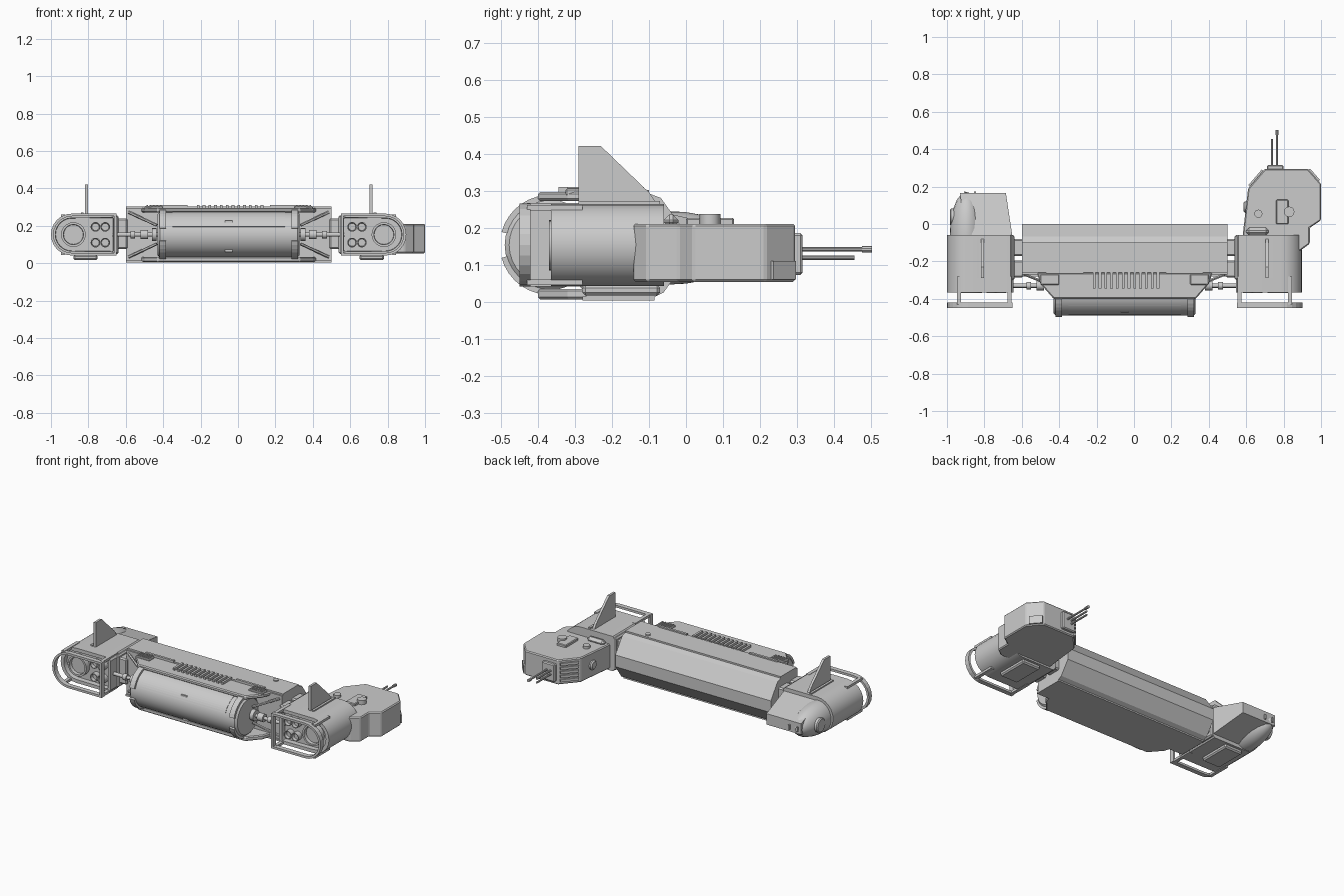
import bpy, bmesh, math
from mathutils import Vector, Matrix

if "Cube" in bpy.data.objects:
    bpy.data.objects.remove(bpy.data.objects["Cube"])

CX, CZ = -0.05, 0.153   # mirror plane of hull and pods, mid height


def obj(name, bm, bevel=0, smooth=False):
    bmesh.ops.recalc_face_normals(bm, faces=bm.faces)
    me = bpy.data.meshes.new(name)
    bm.to_mesh(me)
    bm.free()
    o = bpy.data.objects.new(name, me)
    bpy.context.collection.objects.link(o)
    if bevel:
        m = o.modifiers.new("bevel", 'BEVEL')
        m.width, m.segments, m.limit_method = bevel, 1, 'ANGLE'
    if smooth:
        bpy.context.view_layer.objects.active = o
        o.select_set(True)
        bpy.ops.object.shade_smooth_by_angle(angle=math.radians(35))
        o.select_set(False)
    return o


def prism(name, pts, axis, a, b, bevel=0, smooth=False, recess=None):
    """Extrude a 2D outline along an axis; recess = (rim, depth) on the 'a' end."""
    place = {'x': lambda p, t: (t, p[0], p[1]), 'y': lambda p, t: (p[0], t, p[1]),
             'z': lambda p, t: (p[0], p[1], t)}[axis]
    bm = bmesh.new()
    A = [bm.verts.new(place(p, a)) for p in pts]
    B = [bm.verts.new(place(p, b)) for p in pts]
    n = len(pts)
    cap = bm.faces.new(A)
    bm.faces.new(B[::-1])
    for i in range(n):
        bm.faces.new((A[i], B[i], B[(i + 1) % n], A[(i + 1) % n]))
    bmesh.ops.recalc_face_normals(bm, faces=bm.faces)
    if recess:
        bmesh.ops.inset_region(bm, faces=[cap], thickness=recess[0])
        d = -cap.normal.copy()
        bmesh.ops.inset_region(bm, faces=[cap], thickness=0.002)
        bmesh.ops.translate(bm, verts=cap.verts[:], vec=d * recess[1])
    return obj(name, bm, bevel, smooth)


def box(name, x, y, z, bevel=0, rot=0):
    bm = bmesh.new()
    size = (abs(x[1] - x[0]), y[1] - y[0], z[1] - z[0], 1)
    mid = Vector((sum(x) / 2, sum(y) / 2, sum(z) / 2))
    M = Matrix.Translation(mid) @ Matrix.Rotation(rot, 4, 'Z') @ Matrix.Diagonal(size)
    bmesh.ops.create_cube(bm, size=1, matrix=M)
    return obj(name, bm, bevel)


def rod(name, p, q, r, r2=None, n=16, bevel=0):
    p, q = Vector(p), Vector(q)
    bm = bmesh.new()
    M = Matrix.Translation((p + q) / 2) @ (q - p).to_track_quat('Z', 'Y').to_matrix().to_4x4()
    bmesh.ops.create_cone(bm, cap_ends=True, segments=n, radius1=r, matrix=M,
                          radius2=r if r2 is None else r2, depth=(q - p).length)
    return obj(name, bm, bevel, True)


def arc(cy, cz, r, a, b, n):
    return [(cy + r * math.cos(math.radians(a + (b - a) * i / n)),
             cz + r * math.sin(math.radians(a + (b - a) * i / n))) for i in range(n + 1)]


# main hull with a recessed front bay
hull = [(-0.27, 0.012), (-0.27, 0.292), (-0.10, 0.292), (-0.068, 0.28), (0, 0.185),
        (0, 0.11), (-0.06, 0.025), (-0.085, 0.012)]
prism("hull", hull, 'x', CX - 0.55, CX + 0.55)
box("hull_top_plate", (-0.6, 0.5), (-0.26, -0.10), (0.29, 0.302))
box("hull_bottom_plate", (-0.6, 0.5), (-0.28, -0.085), (0.003, 0.014))
rod("hull_hatch", (0.36, -0.13, 0.3), (0.36, -0.13, 0.309), 0.016)
for i in range(12):
    x = -0.22 + i * 0.031
    box("cooling_fin", (x, x + 0.014), (-0.345, -0.255), (0.285, 0.31))

# tapered armour shells above and below the drum
for name, z0, z1 in (("upper_shell", 0.272, 0.296), ("lower_shell", 0.006, 0.034)):
    prism(name, [(CX - 0.47, -0.26), (CX - 0.45, -0.32), (CX - 0.38, -0.40),
                 (CX + 0.38, -0.40), (CX + 0.45, -0.32), (CX + 0.47, -0.26)], 'z', z0, z1, 0.006)

# forward drum and its seam plates
rod("drum", (CX - 0.38, -0.368, CZ), (CX + 0.38, -0.368, CZ), 0.122, n=32, bevel=0.012)
for z, y in ((0.222, -0.468), (0.066, -0.454)):
    box("drum_latch", (CX - 0.02, CX + 0.02), (y - 0.006, y + 0.03), (z - 0.006, z + 0.006))
prism("drum_band", arc(-0.368, CZ, 0.124, 100, 160, 10) + arc(-0.368, CZ, 0.11, 160, 100, 10),
      'x', CX - 0.30, CX + 0.30)

for s, side in ((-1, "left"), (1, "right")):
    def X(u): return CX + s * u
    def span(a, b): return tuple(sorted((X(a), X(b))))

    # drum clamps, shell blocks and drive shaft
    for a, b in ((95, 165), (195, 265)):
        ring = arc(-0.368, CZ, 0.135, a, b, 7) + arc(-0.368, CZ, 0.116, b, a, 7)
        prism(side + "_drum_clamp", ring, 'x', X(0.335), X(0.37))
    box(side + "_shell_vent", span(0.35, 0.45), (-0.325, -0.27), (0.285, 0.305), 0.004)
    for i in range(5):
        box(side + "_vent_slat", span(0.36 + i * 0.018, 0.368 + i * 0.018),
            (-0.32, -0.275), (0.30, 0.31))
    box(side + "_top_rail", span(0.22, 0.42), (-0.265, -0.25), (0.295, 0.31))
    for a, b, r in ((0.37, 0.62, 0.011), (0.385, 0.41, 0.034), (0.43, 0.47, 0.025), (0.50, 0.525, 0.02)):
        rod(side + "_drive_shaft", (X(a), -0.33, CZ), (X(b), -0.33, CZ), r)
    # flared brackets in the front bay
    for sg in (-1, 1):
        rod(side + "_bay_strut", (X(0.535), -0.27, CZ + sg * 0.12),
            (X(0.385), -0.33, CZ + sg * 0.05), 0.008, n=6)

    # pod links
    for y in (-0.235, -0.12):
        box(side + "_pod_link", span(0.54, 0.61), (y - 0.05, y + 0.04), (0.075, 0.24), 0.008)

    # engine pod: flat inner side, rounded outer side, recessed face
    outline = [(X(0.595), 0.06), (X(0.61), 0.042)]
    outline += [(X(u), z) for u, z in arc(0.838, CZ, 0.111, -90, 90, 12)]
    outline += [(X(0.61), 0.264), (X(0.595), 0.246)]
    prism(side + "_pod", outline, 'y', -0.365, -0.06, smooth=True, recess=(0.022, 0.03))
    box(side + "_pod_flange", span(0.588, 0.635), (-0.30, -0.06), (0.05, 0.256), 0.008)
    box(side + "_pod_belly_plate", span(0.70, 0.83), (-0.28, -0.07), (0.016, 0.045), 0.008)
    box(side + "_pod_rib", span(0.775, 0.79), (-0.29, -0.07), (0.25, 0.272))

    # lamps and thrusters on the pod face
    def nozzle(name, u, z, r):
        y = -0.335
        n = 20
        c = [(X(u) + r * math.cos(k * math.tau / n), z + r * math.sin(k * math.tau / n)) for k in range(n)]
        prism(name, c, 'y', y - 0.035, y + 0.01, smooth=True, recess=(r * 0.18, 0.02))
    nozzle(side + "_main_lamp", 0.83, CZ, 0.066)
    for u in (0.66, 0.712):
        for z in (0.11, 0.194):
            nozzle(side + "_small_lamp", u, z, 0.026)

    # tail fin
    prism(side + "_fin", [(-0.29, 0.25), (-0.29, 0.42), (-0.23, 0.42), (-0.10, 0.295), (-0.07, 0.25)],
          'x', X(0.753), X(0.768))

    # guard loop in front of the pod with struts
    def loop(r, inner):
        return ([(X(inner), CZ - r)] + [(X(u), z) for u, z in arc(0.838, CZ, r, -90, 90, 12)]
                + [(X(inner), CZ + r)])
    bm = bmesh.new()
    rings = [[bm.verts.new((x, y, z)) for x, z in loop(r, u)]
             for r, u, y in ((0.112, 0.60, -0.45), (0.112, 0.60, -0.42), (0.098, 0.614, -0.42), (0.098, 0.614, -0.45))]
    n = len(rings[0])
    for k in range(4):
        P, Q = rings[k], rings[(k + 1) % 4]
        for i in range(n):
            bm.faces.new((P[i], P[(i + 1) % n], Q[(i + 1) % n], Q[i]))
    obj(side + "_guard", bm)
    for u in (0.615, 0.885):
        for sg in (-1, 1):
            z = CZ + sg * (0.105 if u < 0.7 else 0.1)
            box(side + "_guard_strut", span(u - 0.011, u + 0.011), (-0.43, -0.28), (z - 0.008, z + 0.008))

# turret house behind the right pod
house = [(0.58, -0.07), (0.61, 0.19), (0.70, 0.295), (0.93, 0.295), (1.0, 0.215), (1.0, 0.02),
         (0.94, -0.02), (0.94, -0.105), (0.89, -0.142), (0.84, -0.142)]
prism("turret_house", house, 'z', 0.053, 0.21, 0.006)
box("turret_top_box", (0.76, 0.825), (0.0, 0.13), (0.205, 0.226), 0.004)
box("turret_top_step", (0.60, 0.72), (-0.06, -0.02), (0.2, 0.235), 0.015)
rod("turret_sight", (0.83, 0.065, 0.2), (0.83, 0.065, 0.236), 0.028, n=12)
rod("turret_cap", (0.665, 0.055, 0.2), (0.665, 0.055, 0.226), 0.022, n=12)
rod("turret_side_port", (0.585, 0.09, 0.13), (0.63, 0.09, 0.13), 0.03, n=16, bevel=0.008)
for i in range(5):
    z = 0.08 + i * 0.026
    box("left_louvre", (0.60, 0.71), (0.233, 0.253), (z - 0.008, z + 0.008), rot=math.atan2(0.105, 0.09))
box("right_louvre", (0.92, 1.0), (0.25, 0.27), (0.06, 0.11), rot=math.atan2(-0.08, 0.07))

# gun mount and barrels
box("gun_mount", (0.71, 0.80), (0.28, 0.315), (0.072, 0.185), 0.006)
for x, z, end in ((0.765, 0.141, 0.5), (0.738, 0.118, 0.455), (0.738, 0.141, 0.455)):
    rod("gun_barrel", (x, 0.3, z), (x, end, z), 0.006, n=10)
rod("gun_muzzle", (0.765, 0.475, 0.141), (0.765, 0.503, 0.141), 0.009, n=10)

# tail block and sensor bulb behind the left pod
bm = bmesh.new()
bmesh.ops.create_cube(bm, size=2)
for v in bm.verts:
    back, inner, up = v.co.y > 0, v.co.x > 0, v.co.z > 0
    v.co = ((-0.685 if back else -0.648) if inner else (-0.93 if back else -0.9),
            0.165 if back else -0.08,
            (0.19 if back else 0.245) if up else (0.12 if back else 0.06))
obj("tail_block", bm)
bm = bmesh.new()
bmesh.ops.create_uvsphere(bm, u_segments=20, v_segments=12, radius=1,
                          matrix=Matrix.Translation((-0.895, -0.06, 0.145)) @ Matrix.Diagonal((0.09, 0.232, 0.1, 1)))
obj("sensor_bulb", bm, smooth=True)
rod("sensor_disc", (-0.985, 0.037, 0.145), (-0.90, 0.037, 0.145), 0.045, n=20, bevel=0.006)
for x in (-0.905, -0.85):
    box("bulb_rib", (x - 0.005, x + 0.005), (-0.06, 0.175), (0.135, 0.165))
